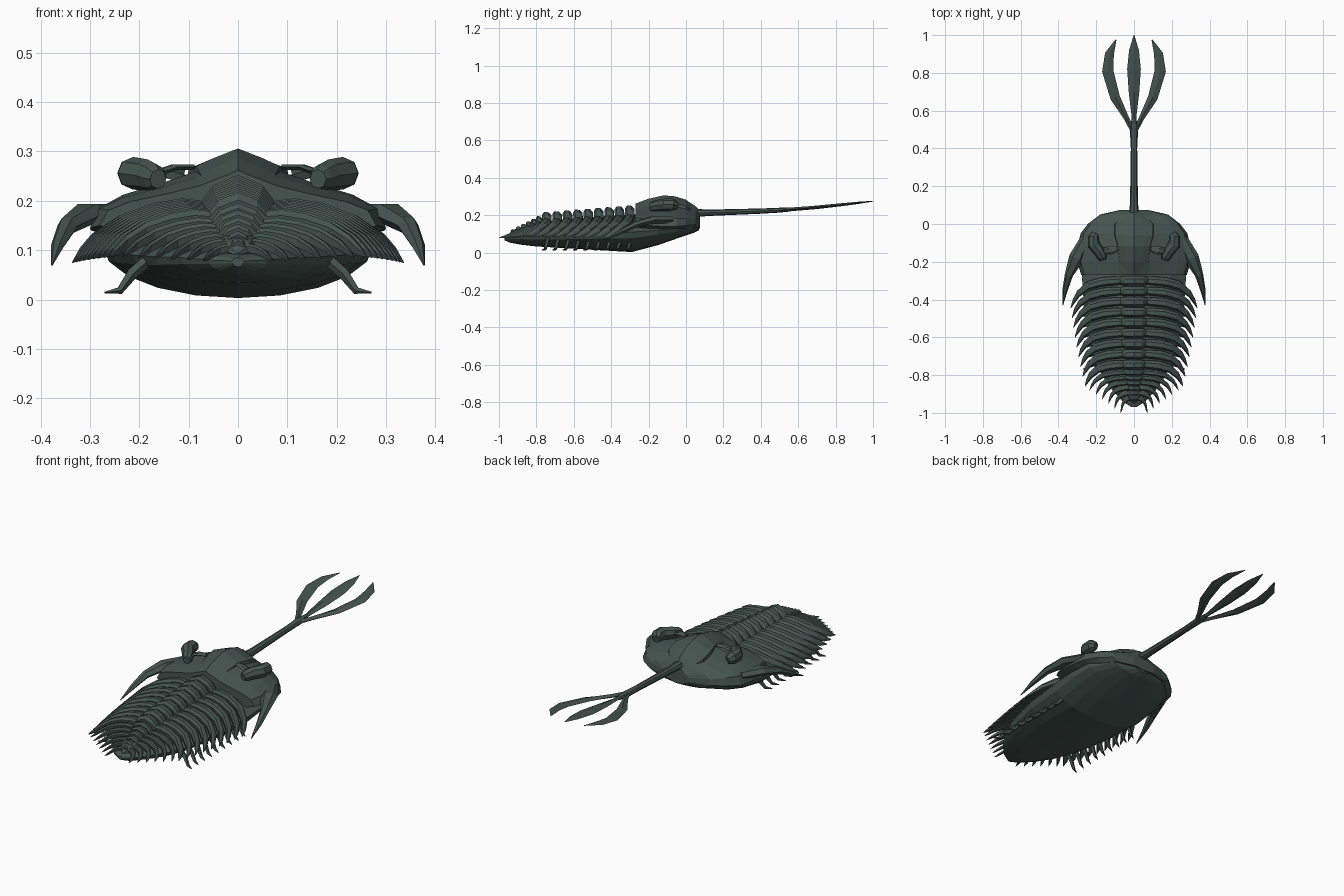
import bpy, bmesh, math
from mathutils import Vector

shell = bpy.data.materials.new("dark green grey")
shell.diffuse_color = (0.060, 0.090, 0.080, 1)


def loft(name, rings):
    """Skin closed rings of points into a capped solid."""
    bm = bmesh.new()
    vs = [[bm.verts.new(p) for p in r] for r in rings]
    n = len(rings[0])
    for a, b in zip(vs, vs[1:]):
        for i in range(n):
            j = (i + 1) % n
            bm.faces.new((a[i], a[j], b[j], b[i]))
    bm.faces.new(vs[0])
    bm.faces.new(vs[-1])
    bmesh.ops.recalc_face_normals(bm, faces=bm.faces)
    me = bpy.data.meshes.new(name)
    bm.to_mesh(me)
    bm.free()
    me.materials.append(shell)
    ob = bpy.data.objects.new(name, me)
    bpy.context.collection.objects.link(ob)
    return ob


def tube(name, pts, n=6, mirror=False):
    """Tapered tube; each point is x, y, z, half width, half thickness."""
    co = [Vector(p[:3]) for p in pts]
    rings = []
    for i, p in enumerate(pts):
        t = (co[min(i + 1, len(co) - 1)] - co[max(i - 1, 0)]).normalized()
        side = t.cross(Vector((0, 0, 1))).normalized()
        up = side.cross(t)
        rings.append([co[i] + side * p[3] * math.cos(k * math.tau / n)
                      + up * p[4] * math.sin(k * math.tau / n) for k in range(n)])
    obs = [loft(name, rings)]
    if mirror:
        obs[0].name = name + "_right"
        loft(name + "_left", [[(-v.x, v.y, v.z) for v in r] for r in rings])


def full(half):
    """Mirror a half outline (from x=0 top to x=0 bottom) into a closed ring."""
    return half + [(-x, y, z) for x, y, z in half[-2:0:-1]]


# Head shield: y, half width, rim height, crest height
rings = []
for y, w, ze, zt in [(.075, .07, .15, .22), (.05, .18, .15, .25), (0, .245, .145, .28),
                     (-.05, .283, .14, .296), (-.12, .298, .14, .305),
                     (-.2, .30, .145, .285), (-.27, .28, .15, .26)]:
    prof = [(0, 1), (.14, .87), (.28, .73), (.52, .58), (.78, .44), (.94, .28), (1, 0)]
    rings.append(full([(f * w, y, ze + g * (zt - ze)) for f, g in prof]
                      + [(.85 * w, y, ze - .015), (0, y, ze - .02)]))
loft("head_shield", rings)

# Raised central lobe of the head
rings = []
for y, w, z in [(.06, .05, .235), (0, .1, .283), (-.06, .1, .301), (-.12, .085, .306),
                (-.2, .075, .288), (-.27, .07, .262)]:
    rings.append(full([(0, y, z), (w * .6, y, z - .02), (w, y, z - .036),
                       (w * 1.05, y, z - .07), (0, y, z - .08)]))
loft("head_lobe", rings)

# Belly hull: y, half width, edge height, bottom, top
rings = []
for y, w, ze, zb, zt in [(.07, .06, .155, .12, .2), (.04, .17, .145, .105, .2),
                         (-.05, .255, .13, .075, .2), (-.15, .275, .12, .04, .2),
                         (-.29, .275, .11, .003, .205), (-.5, .26, .1, .015, .19),
                         (-.7, .215, .09, .027, .175), (-.8, .17, .087, .033, .14),
                         (-.88, .115, .085, .042, .11), (-.94, .06, .08, .053, .095),
                         (-.97, .012, .078, .066, .085)]:
    half = [(0, y, zt), (.25 * w, y, zt - .2 * (zt - ze)), (.7 * w, y, zt - .45 * (zt - ze))]
    for k in range(6):
        a = k * math.pi / 10
        half.append((w * math.cos(a), y, ze - (ze - zb) * math.sin(a)))
    half[-1] = (0, y, zb)
    rings.append(full(half))
loft("belly", rings)

# Swept spines at the head corners
tube("cheek_spine", [(.255, -.08, .175, .03, .02), (.305, -.18, .175, .04, .022),
                     (.345, -.27, .15, .022, .018), (.365, -.35, .11, .014, .012),
                     (.377, -.43, .07, .002, .002)], mirror=True)

# Eyes and the ridges beside them
tube("eye", [(.205, -.05, .25, .02, .02), (.215, -.07, .256, .03, .032),
             (.213, -.11, .256, .033, .033), (.185, -.145, .252, .03, .032),
             (.168, -.175, .246, .026, .028), (.162, -.19, .244, .018, .02)], n=8, mirror=True)
tube("eye_ridge", [(.09, -.13, .268, .015, .006), (.13, -.14, .268, .022, .007),
                   (.18, -.15, .25, .015, .008)], mirror=True)


def segment(name, y0, w, zt, ztip, sweep, d, th):
    """One arched body ring whose ends sweep back into spines."""
    # x fraction, drop fraction, sweep fraction, depth scale, thickness scale
    st = [(0, 0, 0, 1, 1), (.15, .12, 0, 1, 1), (.22, .30, 0, .8, .7), (.34, .27, .01, .9, .8),
          (.52, .33, .05, .95, .8), (.72, .47, .18, .9, .75), (.88, .68, .48, .65, .6),
          (.95, .84, .74, .4, .4), (1, 1, 1, .05, .08)]
    rings = []
    for s, part in ((-1, st[:0:-1]), (1, st)):
        for fx, fz, fy, fd, ft in part:
            x, y, z = s * fx * w, y0 - fy * sweep, zt - fz * (zt - ztip)
            a, t = d * fd, th * ft
            # lean the section so the spine follows the sweep
            k = s * a * fy * .7
            rings.append([(x + k * u, y + a * u, z - t * v) for u, v in
                          ((1, .9), (.95, .35), (.35, .03), (-.6, 0), (-1, .3), (-.8, 1))])
    loft(name, rings)


# Middle body segments
for i in range(9):
    f = i / 8
    segment(f"body_segment_{i + 1}", -.3 - .0555 * i, .335 - .05 * f - .025 * f * f,
            .252 - .035 * f, .078 + .012 * f, .145 - .03 * f, .026, .052)

# Tail segments with longer spines
for i in range(6):
    f = i / 5
    segment(f"tail_segment_{i + 1}", -.785 - .027 * i, .235 - .165 * f, .195 - .07 * f,
            .088 - .008 * f, .095 - .015 * f, .017, .035 - .012 * f)
tube("tail_tip", [(0, -.88, .105, .05, .03), (0, -.92, .1, .035, .022),
                  (0, -.95, .09, .004, .006)], n=8)

# Walking legs
for i in range(9):
    y = -.29 - .0555 * i
    tube(f"leg_{i + 1}", [(.12, y, .11, .013, .014), (.16, y, .1, .013, .013),
                          (.215, y - .01, .052, .011, .012), (.24, y - .02, .018, .008, .008),
                          (.27, y - .035, .014, .002, .002)], n=5, mirror=True)

# Trident: shaft, middle prong and side prongs
tube("trident_shaft", [(0, .05, .212, .026, .022), (0, .12, .213, .021, .017),
                       (0, .4, .222, .017, .014), (0, .5, .227, .022, .013),
                       (0, .56, .23, .012, .01)], n=8)
tube("middle_prong", [(0, .5, .227, .012, .011), (0, .58, .232, .014, .009),
                      (0, .7, .242, .028, .009), (0, .82, .255, .036, .008),
                      (0, .92, .266, .026, .006), (0, 1.0, .275, .002, .002)], n=4)
tube("side_prong", [(.005, .49, .227, .012, .011), (.04, .56, .231, .014, .010),
                    (.1, .67, .24, .026, .009), (.139, .81, .254, .03, .008),
                    (.13, .9, .264, .024, .006), (.096, .975, .272, .003, .002)],
     n=4, mirror=True)
